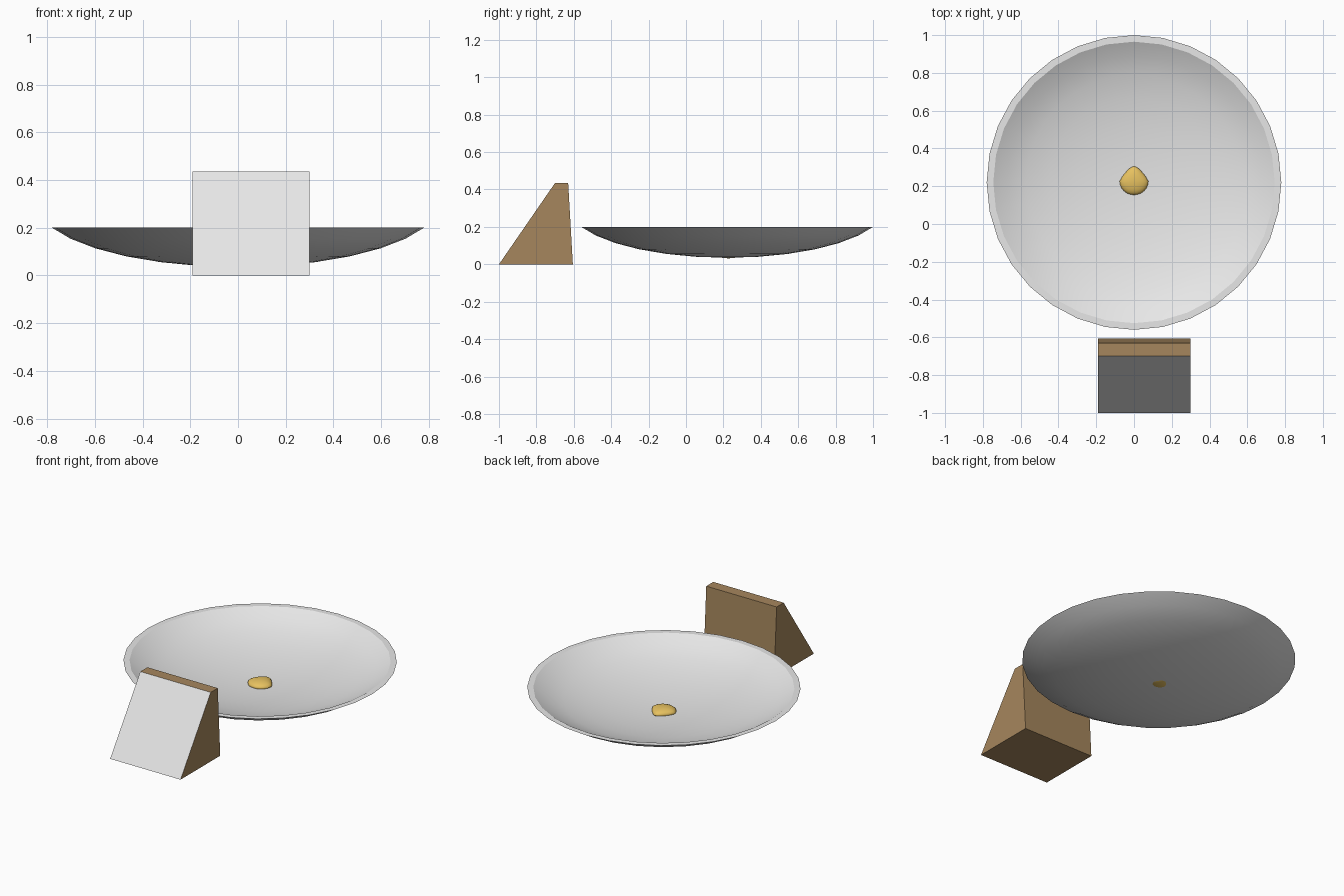
import bpy
import bmesh
from math import sin, cos, radians
from mathutils import Matrix

cube = bpy.data.objects.get("Cube")
if cube:
    bpy.data.objects.remove(cube, do_unlink=True)


def material(name, color):
    mat = bpy.data.materials.new(name)
    mat.use_nodes = True
    mat.diffuse_color = (*color, 1)
    bsdf = next(n for n in mat.node_tree.nodes if n.type == "BSDF_PRINCIPLED")
    bsdf.inputs["Base Color"].default_value = (*color, 1)
    return mat


light_grey = material("light_grey", (0.8, 0.8, 0.8))
brown = material("brown", (0.38, 0.24, 0.11))
gold = material("gold", (0.82, 0.55, 0.12))


def make_object(name, bm, mats, smooth_angle=None):
    bmesh.ops.recalc_face_normals(bm, faces=bm.faces)
    mesh = bpy.data.meshes.new(name)
    bm.to_mesh(mesh)
    bm.free()
    obj = bpy.data.objects.new(name, mesh)
    bpy.context.collection.objects.link(obj)
    for mat in mats:
        mesh.materials.append(mat)
    if smooth_angle:
        bpy.ops.object.select_all(action="DESELECT")
        obj.select_set(True)
        bpy.context.view_layer.objects.active = obj
        bpy.ops.object.shade_smooth_by_angle(angle=radians(smooth_angle))
    return obj


# Dish: two nested elliptical shells joined by a flat rim
RIM_Z, CUT = 0.2, radians(67.5)


def shell_profile(rim_radius, floor, rings=6):
    points = []
    for i in range(rings + 1):
        a = CUT * i / rings
        rise = (1 - cos(a)) / (1 - cos(CUT))
        points.append((rim_radius * sin(a) / sin(CUT), floor + (RIM_Z - floor) * rise))
    return points


profile = shell_profile(0.78, 0.035) + shell_profile(0.745, 0.053)[::-1]
bm = bmesh.new()
verts = [bm.verts.new((0, -r, z)) for r, z in profile]
edges = [bm.edges.new(pair) for pair in zip(verts, verts[1:])]
bmesh.ops.spin(bm, geom=verts + edges, cent=(0, 0, 0), axis=(0, 0, 1),
               angle=radians(360), steps=32, use_merge=True)
bmesh.ops.remove_doubles(bm, verts=bm.verts, dist=0.0005)
dish = make_object("dish", bm, [light_grey], 25)
dish.location.y = 0.22

# Wedge block: extruded side profile with a pale sloping front
bm = bmesh.new()
side = [(-1, 0), (-0.7, 0.435), (-0.63, 0.435), (-0.605, 0)]
face = bm.faces.new([bm.verts.new((-0.19, y, z)) for y, z in side])
new = bmesh.ops.extrude_face_region(bm, geom=[face])["geom"]
bmesh.ops.translate(bm, vec=(0.49, 0, 0),
                    verts=[g for g in new if isinstance(g, bmesh.types.BMVert)])
bmesh.ops.recalc_face_normals(bm, faces=bm.faces)
for f in bm.faces:
    f.material_index = 1 if f.normal.y < -0.5 else 0
make_object("wedge_block", bm, [brown, light_grey])

# Nugget: flattened ball tapering toward the back
bm = bmesh.new()
bmesh.ops.create_uvsphere(bm, u_segments=24, v_segments=12, radius=1)
for v in bm.verts:
    if v.co.y > 0:
        v.co.x *= 1 - 0.45 * v.co.y
        v.co.y *= 1.1
bmesh.ops.transform(bm, matrix=Matrix.Diagonal((0.076, 0.072, 0.027, 1)), verts=bm.verts)
nugget = make_object("nugget", bm, [gold], 40)
nugget.location = (0, 0.226, 0.059)
